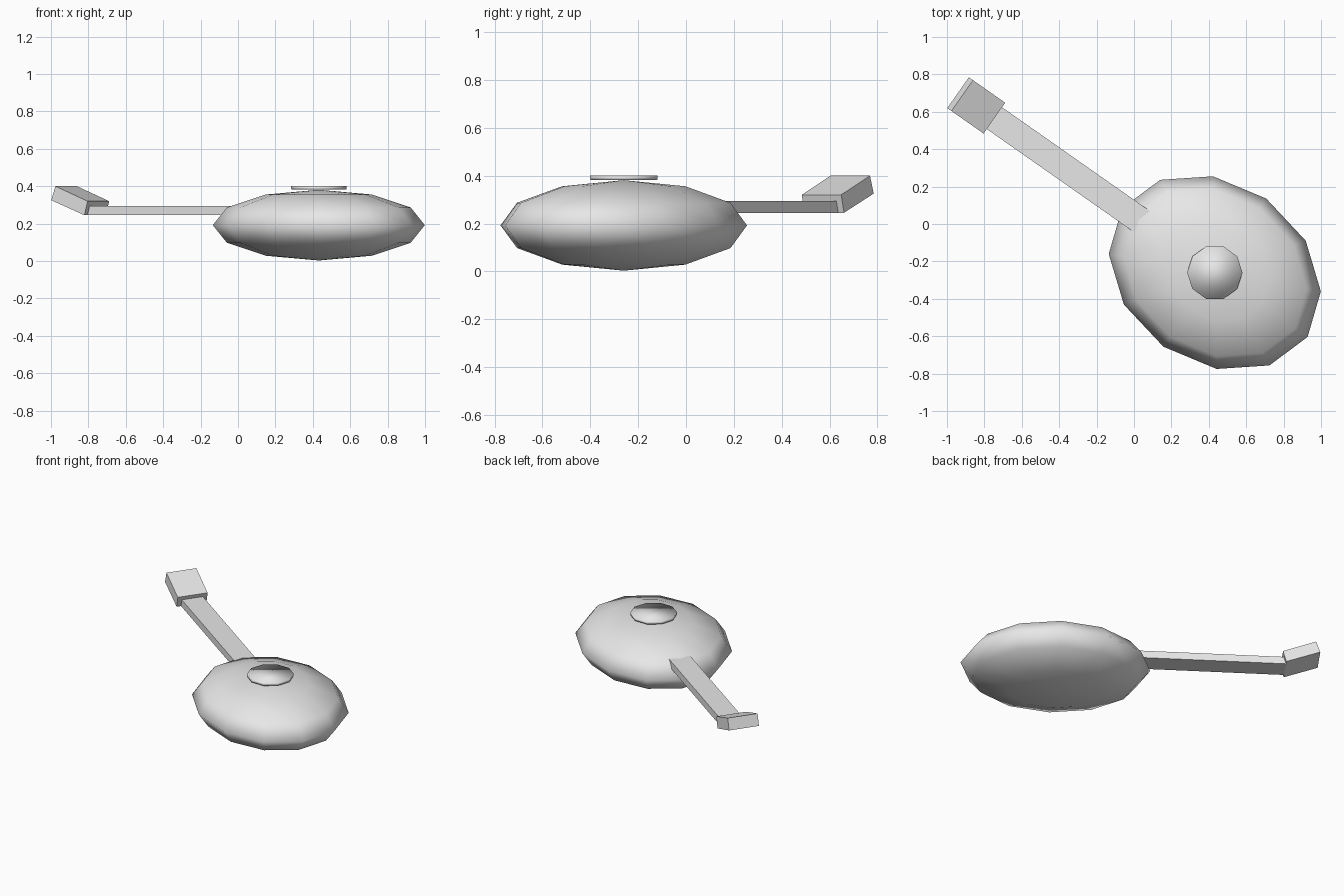
import bpy, bmesh, math
from mathutils import Matrix, Vector

if "Cube" in bpy.data.objects:
    bpy.data.objects.remove(bpy.data.objects["Cube"])

CENTRE = Vector((0.432, -0.26, 0.0))
OUT = Vector((-0.819, 0.574, 0.0))      # direction the handle points
SIDE = Vector((0.574, 0.819, 0.0))      # across the handle

grey = bpy.data.materials.new("light grey")
grey.diffuse_color = (0.8, 0.8, 0.8, 1)
grey.use_nodes = True
grey.node_tree.nodes["Principled BSDF"].inputs["Base Color"].default_value = grey.diffuse_color


def finish(bm, name, smooth=False):
    bmesh.ops.recalc_face_normals(bm, faces=bm.faces)
    for f in bm.faces:
        f.smooth = smooth
    mesh = bpy.data.meshes.new(name)
    bm.to_mesh(mesh)
    bm.free()
    mesh.materials.append(grey)
    obj = bpy.data.objects.new(name, mesh)
    bpy.context.collection.objects.link(obj)
    return obj


def bar(name, profile, width):
    """Extrude a (distance, height) side profile across the handle."""
    bm = bmesh.new()
    verts = [bm.verts.new(CENTRE + OUT * s + Vector((0, 0, z)) - SIDE * width / 2)
             for s, z in profile]
    face = bm.faces.new(verts)
    ext = bmesh.ops.extrude_face_region(bm, geom=[face])
    moved = [g for g in ext["geom"] if isinstance(g, bmesh.types.BMVert)]
    bmesh.ops.translate(bm, verts=moved, vec=SIDE * width)
    return finish(bm, name)


# flattened oval body
bm = bmesh.new()
bmesh.ops.create_uvsphere(bm, u_segments=12, v_segments=6, radius=1)
shape = Matrix(((0.567, -0.01, 0, CENTRE.x),
                (-0.10, 0.515, 0, CENTRE.y),
                (0, 0, 0.189, 0.192),
                (0, 0, 0, 1)))
bmesh.ops.transform(bm, matrix=shape, verts=bm.verts)
finish(bm, "body", smooth=True)

# thin disc lid on top
bm = bmesh.new()
bmesh.ops.create_cone(bm, cap_ends=True, segments=10, radius1=0.147, radius2=0.148, depth=0.018)
# start the ring on the x axis
ang = min((math.atan2(v.co.y, v.co.x) % (math.tau / 10) for v in bm.verts))
bmesh.ops.rotate(bm, verts=bm.verts, matrix=Matrix.Rotation(-ang, 3, "Z"))
bmesh.ops.translate(bm, verts=bm.verts, vec=CENTRE + Vector((0, 0, 0.391)))
finish(bm, "top_disc", smooth=True)

# straight handle and raised paddle at its end
bar("handle", [(0.40, 0.245), (1.46, 0.245), (1.46, 0.295), (0.40, 0.295)], 0.142)
bar("handle_end", [(1.46, 0.245), (1.676, 0.325), (1.649, 0.40), (1.439, 0.32)], 0.201)
